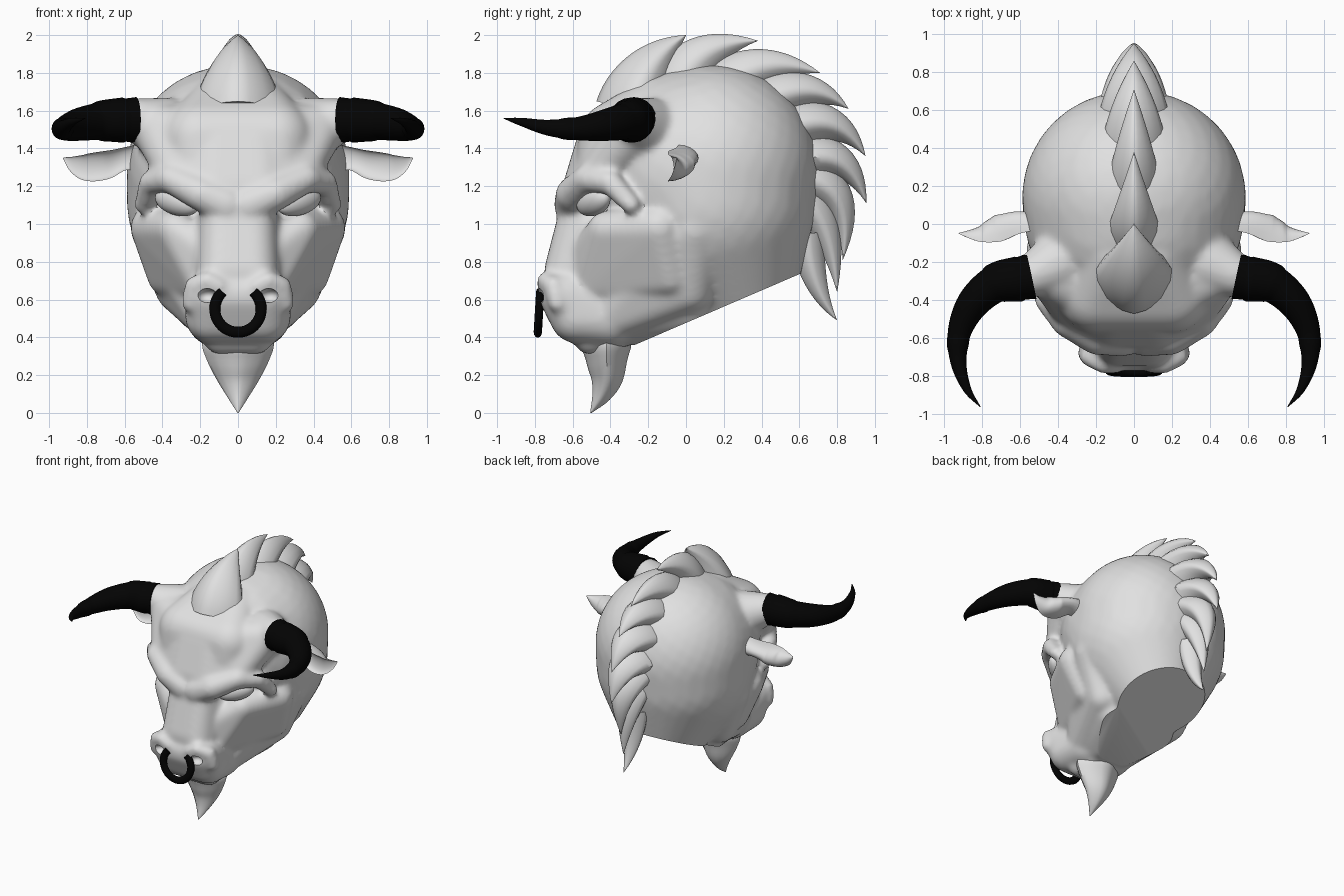
import bpy, bmesh, math
from mathutils import Vector

if "Cube" in bpy.data.objects:
    bpy.data.objects.remove(bpy.data.objects["Cube"])


def material(name, c):
    m = bpy.data.materials.new(name)
    m.diffuse_color = (*c, 1)
    m.use_nodes = True
    m.node_tree.nodes["Principled BSDF"].inputs["Base Color"].default_value = m.diffuse_color
    return m


GREY = material("light grey", (0.75, 0.75, 0.75))
BLACK = material("black", (0.001, 0.001, 0.001))


def make(name, bm, mat, angle=40, mirror=False):
    bmesh.ops.recalc_face_normals(bm, faces=bm.faces)
    me = bpy.data.meshes.new(name)
    bm.to_mesh(me)
    bm.free()
    ob = bpy.data.objects.new(name, me)
    bpy.context.collection.objects.link(ob)
    me.materials.append(mat)
    if mirror:
        ob.modifiers.new("Mirror", 'MIRROR').use_mirror_merge = False
    bpy.ops.object.select_all(action='DESELECT')
    ob.select_set(True)
    bpy.context.view_layer.objects.active = ob
    bpy.ops.object.shade_smooth_by_angle(angle=math.radians(angle))
    return ob


def bake(ob):
    dg = bpy.context.evaluated_depsgraph_get()
    bm = bmesh.new()
    bm.from_mesh(ob.evaluated_get(dg).to_mesh())
    bpy.data.objects.remove(ob)
    return bm


def smooth_path(pts, per=6):
    # Catmull-Rom curve through points of any dimension
    p = [Vector(q) for q in pts]
    p = [p[0] * 2 - p[1]] + p + [p[-1] * 2 - p[-2]]
    out = []
    for i in range(1, len(p) - 2):
        a, b, c, d = p[i - 1:i + 3]
        for k in range(per):
            t = k / per
            out.append(0.5 * (2 * b + (c - a) * t + (2 * a - 5 * b + 4 * c - d) * t * t
                              + (3 * b - a - 3 * c + d) * t ** 3))
    return out + [p[-2]]


def sweep(bm, path, radii, ref, n=16, power=2.0, dent=None):
    # Loft rings along a path; radii are (along ref, across ref)
    rings = []
    for i, p in enumerate(path):
        t = (path[min(i + 1, len(path) - 1)] - path[max(i - 1, 0)]).normalized()
        u = (ref - t * ref.dot(t)).normalized()
        v = t.cross(u)
        ring = []
        for k in range(n):
            a = 2 * math.pi * k / n
            c, s = (math.copysign(abs(f) ** (2 / power), f) for f in (math.cos(a), math.sin(a)))
            if dent is not None and s > 0:
                s *= dent
            ring.append(bm.verts.new(p + u * c * radii[i][0] + v * s * radii[i][1]))
        rings.append(ring)
    for r, q in zip(rings, rings[1:]):
        for k in range(n):
            bm.faces.new((r[k], r[(k + 1) % n], q[(k + 1) % n], q[k]))
    bm.faces.new(rings[0])
    bm.faces.new(rings[-1])


# Head: convex hulls of spheres, fused by remeshing
N = 500
UNIT = []
for i in range(N):
    z = 1 - 2 * (i + 0.5) / N
    a = i * 2.399963
    UNIT.append(Vector((math.cos(a), math.sin(a), 0)) * math.sqrt(1 - z * z) + Vector((0, 0, z)))
head = bmesh.new()


def hull(spheres):
    vs = [head.verts.new(Vector(s[:3]) + u * s[3]) for s in spheres for u in UNIT]
    bmesh.ops.convex_hull(head, input=vs, use_existing_faces=False)
    bmesh.ops.delete(head, geom=[v for v in head.verts if not v.link_faces], context='VERTS')


def both(spheres):
    hull([(m * x, y, z, r) for x, y, z, r in spheres for m in (1, -1)])


def sides(spheres, chain=False):
    for m in (1, -1):
        s = [(m * x, y, z, r) for x, y, z, r in spheres]
        for part in (zip(s, s[1:]) if chain else [s]):
            hull(list(part))


both([(0.03, 0.14, 1.28, 0.56), (0.02, 0.05, 1.265, 0.56), (0.03, 0.13, 1.13, 0.56),
      (0.01, 0.25, 0.74, 0.35)])                                                 # skull and neck
both([(0.2, -0.37, 1.45, 0.2), (0.2, -0.4, 1.36, 0.18), (0.1, -0.15, 1.6, 0.18)])  # forehead
both([(0.12, -0.54, 1.2, 0.11), (0.34, -0.45, 1.28, 0.1), (0.1, -0.4, 1.42, 0.18),
      (0.42, -0.27, 1.5, 0.14)])                                                 # brow slope
both([(0.42, 0.05, 0.98, 0.15), (0.31, 0.02, 0.66, 0.13), (0.13, -0.42, 0.5, 0.13)])  # jaw
both([(0.1, -0.25, 0.46, 0.1), (0.18, 0.0, 0.58, 0.16), (0.1, -0.42, 0.46, 0.1)])  # throat
both([(0.07, -0.55, 1.02, 0.13), (0.08, -0.62, 0.75, 0.13), (0.12, -0.3, 0.85, 0.2)])  # nose bridge
both([(0.14, -0.635, 0.62, 0.14), (0.14, -0.58, 0.51, 0.14), (0.12, -0.4, 0.5, 0.15)])  # muzzle
both([(0.1, -0.51, 0.39, 0.08), (0.08, -0.38, 0.42, 0.09)])                      # lower lip
sides([(0.33, -0.42, 0.97, 0.1), (0.45, -0.14, 0.98, 0.12), (0.38, -0.08, 0.72, 0.1),
       (0.17, -0.5, 0.68, 0.1), (0.17, -0.52, 0.85, 0.09)])                      # cheeks
sides([(0.38, -0.2, 1.5, 0.17), (0.53, -0.27, 1.55, 0.115)])                     # horn bosses
sides([(0.06, -0.6, 1.1, 0.1), (0.2, -0.6, 1.16, 0.09), (0.36, -0.52, 1.24, 0.075),
       (0.46, -0.4, 1.22, 0.065), (0.5, -0.29, 1.1, 0.05)], True)                # brows
sides([(0.1, -0.745, 0.67, 0.045), (0.16, -0.74, 0.7, 0.05), (0.23, -0.7, 0.67, 0.055),
       (0.25, -0.68, 0.58, 0.05)], True)                                         # nostril rims
ob = make("head_base", head, GREY)
rm = ob.modifiers.new("Remesh", 'REMESH')
rm.mode, rm.voxel_size = 'VOXEL', 0.016
sm = ob.modifiers.new("Smooth", 'SMOOTH')
sm.factor, sm.iterations = 0.5, 16
bm = bake(ob)
# Flat sloping underside
cut = bmesh.ops.bisect_plane(bm, geom=bm.verts[:] + bm.edges[:] + bm.faces[:], plane_co=(0, 0.59, 0.73),
                             plane_no=(0, 0.395, -0.919), clear_outer=True)
bmesh.ops.holes_fill(bm, edges=[e for e in cut['geom_cut'] if isinstance(e, bmesh.types.BMEdge)], sides=0)
ob = make("head_cut", bm, GREY)
# Nostril hollows
bm = bmesh.new()
for m in (1, -1):
    g = bmesh.ops.create_icosphere(bm, subdivisions=3, radius=1)
    for v in g['verts']:
        v.co = Vector((m * 0.165 + v.co.x * 0.055, -0.79 + v.co.y * 0.07, 0.62 + v.co.z * 0.04))
cutter = make("nostril_cutter", bm, GREY)
cutter.hide_render = True
bo = ob.modifiers.new("Nostrils", 'BOOLEAN')
bo.operation, bo.object = 'DIFFERENCE', cutter
bm = bake(ob)
bpy.data.objects.remove(cutter)
make("head", bm, GREY, 50)

# Eyes
bm = bmesh.new()
bmesh.ops.create_uvsphere(bm, u_segments=24, v_segments=14, radius=1)
for v in bm.verts:
    x = v.co.x * 0.115
    v.co = Vector((0.325 + x, -0.49 + v.co.y * 0.07 + x * 0.5, 1.115 + v.co.z * 0.07 + x * 0.2))
make("eyes", bm, GREY, mirror=True)

# Horns with raised bands
pts = smooth_path([(0.54, -0.275, 1.55, 0.122), (0.61, -0.29, 1.55, 0.112), (0.73, -0.315, 1.545, 0.1),
                   (0.85, -0.42, 1.525, 0.085), (0.92, -0.57, 1.505, 0.062),
                   (0.925, -0.73, 1.51, 0.042), (0.88, -0.87, 1.54, 0.022), (0.81, -0.965, 1.56, 0.002)])
path, rad = [], []
for i, p in enumerate(pts):
    r = p[3] * (1.07 if i in (6, 7, 8, 9, 10, 11, 12, 26, 27) else 1.0)
    path.append(Vector(p[:3]))
    rad.append((r, r))
bm = bmesh.new()
sweep(bm, path, rad, Vector((0, 0, 1)), 20)
make("horns", bm, BLACK, 35, True)

# Ears, hollow toward the front
pts = smooth_path([(0.5, -0.03, 1.35, 0.08, 0.09), (0.6, -0.05, 1.345, 0.06, 0.12), (0.7, -0.09, 1.312, 0.075, 0.14),
                   (0.8, -0.095, 1.3, 0.072, 0.105), (0.87, -0.075, 1.318, 0.045, 0.05),
                   (0.925, -0.05, 1.35, 0.003, 0.003)], 5)
bm = bmesh.new()
sweep(bm, [Vector(p[:3]) for p in pts], [(p[3], p[4]) for p in pts], Vector((0, 0, 1)), 20, dent=-0.3)
make("ears", bm, GREY, 60, True)

# Mane: overlapping curved locks (root, bend, tip as y,z; half width; half depth)
LOCKS = [((-0.28, 1.6), (-0.22, 1.86), (0.0, 2.0), 0.23, 0.2), ((-0.04, 1.72), (0.06, 1.96), (0.38, 1.97), 0.14, 0.16),
         ((0.18, 1.7), (0.4, 1.91), (0.71, 1.8), 0.14, 0.15), ((0.34, 1.6), (0.64, 1.8), (0.86, 1.61), 0.18, 0.15),
         ((0.47, 1.47), (0.79, 1.64), (0.95, 1.36), 0.2, 0.15), ((0.56, 1.33), (0.86, 1.43), (0.955, 1.11), 0.19, 0.14),
         ((0.6, 1.25), (0.9, 1.2), (0.83, 0.81), 0.16, 0.13), ((0.64, 1.12), (0.78, 0.98), (0.8, 0.64), 0.13, 0.11),
         ((0.64, 0.95), (0.66, 0.66), (0.8, 0.49), 0.1, 0.09)]
for i, (a, b, c, w, d) in enumerate(LOCKS):
    a, b, c = (Vector((0, *q)) for q in (a, b, c))
    ts = [k / 14 for k in range(15)]
    path = [a * (1 - t) ** 2 + b * 2 * t * (1 - t) + c * t * t for t in ts]
    rad = [(w * f, d * f) for f in (1.002 - t ** 1.5 for t in ts)]
    bm = bmesh.new()
    sweep(bm, path, rad, Vector((1, 0, 0)), 16, 1.5)
    make(f"mane_lock_{i + 1}", bm, GREY, 50)

# Chin beard
pts = smooth_path([(0, -0.4, 0.46, 0.15, 0.08), (0, -0.42, 0.37, 0.19, 0.13), (0, -0.42, 0.28, 0.165, 0.11),
                   (0, -0.42, 0.18, 0.115, 0.085), (0, -0.45, 0.09, 0.06, 0.05), (0, -0.505, 0.0, 0.003, 0.003)], 4)
bm = bmesh.new()
sweep(bm, [Vector(p[:3]) for p in pts], [(p[3], p[4]) for p in pts], Vector((1, 0, 0)), 16, 1.5)
make("chin_beard", bm, GREY, 50)

# Nose ring, open at the top
path = []
for k in range(33):
    a = math.radians(132 + 276 * k / 32)
    z = 0.55 + 0.123 * math.sin(a)
    path.append(Vector((0.123 * math.cos(a), -0.785 + (z - 0.42) * 0.06, z)))
bm = bmesh.new()
sweep(bm, path, [(0.022, 0.029)] * 33, Vector((0, 1, 0)), 12)
make("nose_ring", bm, BLACK, 50)
